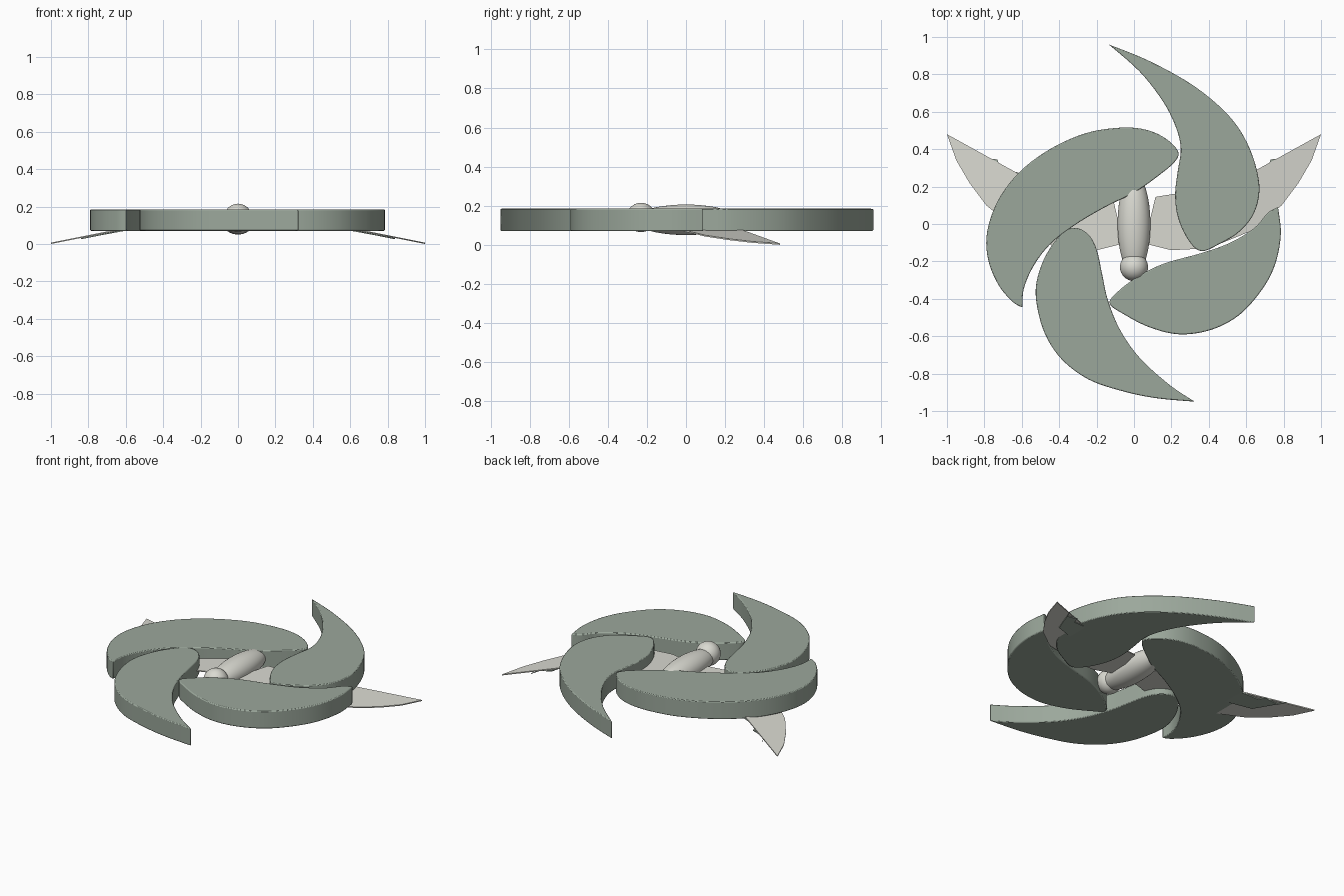
import bpy, bmesh
from mathutils import Vector

cube = bpy.data.objects.get("Cube")
if cube:
    bpy.data.objects.remove(cube, do_unlink=True)


def material(name, color):
    mat = bpy.data.materials.new(name)
    mat.use_nodes = True
    mat.diffuse_color = (*color, 1)
    mat.node_tree.nodes["Principled BSDF"].inputs["Base Color"].default_value = (*color, 1)
    return mat


SAGE = material("sage grey", (.33, .39, .33))
PALE = material("pale grey", (.70, .70, .64))
DARK = material("dark grey", (.08, .08, .075))


def smooth_outline(points, steps=5):
    """Spline through the points, leaving a sharp corner at the first one."""
    p = [Vector(q) for q in points]
    p = [p[0]] + p + [p[0], p[0]]
    out = []
    for a, b, c, d in zip(p, p[1:], p[2:], p[3:]):
        for i in range(steps):
            t = i / steps
            out.append((2 * b + (c - a) * t + (2 * a - 5 * b + 4 * c - d) * t ** 2
                        + (3 * b - a - 3 * c + d) * t ** 3) / 2)
    return out


def slab(name, outline, bottom, top, mat, creases=(), height=None):
    """Extruded outline, optionally bent along x at the creases."""
    bm = bmesh.new()
    face = bm.faces.new([bm.verts.new((x, y, bottom)) for x, y in outline])
    ext = bmesh.ops.extrude_face_region(bm, geom=[face])
    for v in ext["geom"]:
        if isinstance(v, bmesh.types.BMVert):
            v.co.z = top
    for x in creases:
        bmesh.ops.bisect_plane(bm, geom=bm.verts[:] + bm.edges[:] + bm.faces[:],
                               plane_co=(x, 0, 0), plane_no=(1, 0, 0))
    if height:
        for v in bm.verts:
            v.co.z += height(abs(v.co.x))
    bmesh.ops.recalc_face_normals(bm, faces=bm.faces[:])
    mesh = bpy.data.meshes.new(name)
    bm.to_mesh(mesh)
    bm.free()
    mesh.materials.append(mat)
    obj = bpy.data.objects.new(name, mesh)
    bpy.context.collection.objects.link(obj)
    return obj


def shade(obj):
    bpy.ops.object.select_all(action='DESELECT')
    obj.select_set(True)
    bpy.context.view_layer.objects.active = obj
    bpy.ops.object.shade_smooth_by_angle()


# Four curved blades around the body, each outline starting at its tip
back_blade = [(-.135, .96), (.085, .87), (.325, .735), (.515, .57), (.62, .40), (.67, .21),
              (.645, .065), (.565, -.04), (.46, -.105), (.36, -.145), (.29, -.085),
              (.235, .035), (.22, .16), (.235, .29), (.25, .40), (.225, .515),
              (.155, .655), (.03, .815)]
right_blade = [(-.595, -.447), (-.59, -.35), (-.54, -.23), (-.45, -.11), (-.315, -.005),
               (-.155, .09), (.005, .17), (.14, .265), (.22, .335), (.235, .39),
               (.165, .46), (.06, .505), (-.075, .515), (-.26, .485), (-.45, .40),
               (-.61, .28), (-.725, .13), (-.785, -.04), (-.78, -.19), (-.725, -.325),
               (-.65, -.415)]
front_blade = [(.325, -.95), (.19, -.86), (.03, -.715), (-.075, -.565), (-.14, -.405),
               (-.17, -.27), (-.2, -.135), (-.245, -.055), (-.315, -.02), (-.385, -.05),
               (-.47, -.165), (-.52, -.305), (-.52, -.43), (-.475, -.59), (-.385, -.725),
               (-.245, -.83), (-.075, -.89), (.11, -.93)]
left_blade = [(.77, .09), (.785, -.055), (.755, -.215), (.685, -.35), (.565, -.485),
              (.415, -.565), (.245, -.59), (.085, -.553), (-.05, -.485), (-.13, -.425),
              (-.085, -.36), (.03, -.275), (.165, -.21), (.355, -.157), (.515, -.1),
              (.645, -.02), (.715, .06)]
for name, points in (("back_blade", back_blade), ("right_blade", right_blade),
                     ("front_blade", front_blade), ("left_blade", left_blade)):
    blade = slab(name, smooth_outline(points), .07, .185, SAGE)
    bevel = blade.modifiers.new("soft_rim", 'BEVEL')
    bevel.width = .01
    bevel.segments = 2
    bevel.limit_method = 'ANGLE'
    bevel.angle_limit = 1
    shade(blade)


# Thin drooping wings with a darker feather layer beneath
def droop(x):
    return min(.004 + .2 * (1 - x), .1 + .05 * (.5 - x))


wing = [(.04, -.1), (.2, -.14), (.4, -.13), (.62, -.04), (.79, .1), (.88, .22), (.95, .34),
        (1, .48), (.62, .27), (.4, .2), (.24, .165), (.115, .145), (.08, 0)]
feathers = [(.45, .05), (.75, .2), (.84, .41), (.815, .355), (.73, .345), (.715, .3),
            (.62, .275), (.45, .2)]
for side, sign in (("left", 1), ("right", -1)):
    for part, points, low, high, mat in (("wing", wing, -.004, .003, PALE),
                                         ("feathers", feathers, -.011, -.005, SAGE)):
        slab(f"{side}_{part}", [(sign * x, y) for x, y in points], low, high, mat,
             [sign * .5], droop)


# Bird body, head and beak
def ball(name, center, radii, mat):
    bpy.ops.mesh.primitive_uv_sphere_add(segments=32, ring_count=20, location=center)
    obj = bpy.context.object
    obj.name = name
    obj.scale = radii
    obj.data.materials.append(mat)
    shade(obj)


ball("body", (0, 0, .128), (.088, .27, .078), PALE)
ball("head", (0, -.23, .14), (.075, .075, .075), PALE)
bpy.ops.mesh.primitive_cone_add(vertices=16, radius1=.025, radius2=0, depth=.05,
                                location=(0, -.3, .135), rotation=(1.5708, 0, 0))
beak = bpy.context.object
beak.name = "beak"
beak.data.materials.append(DARK)
shade(beak)
